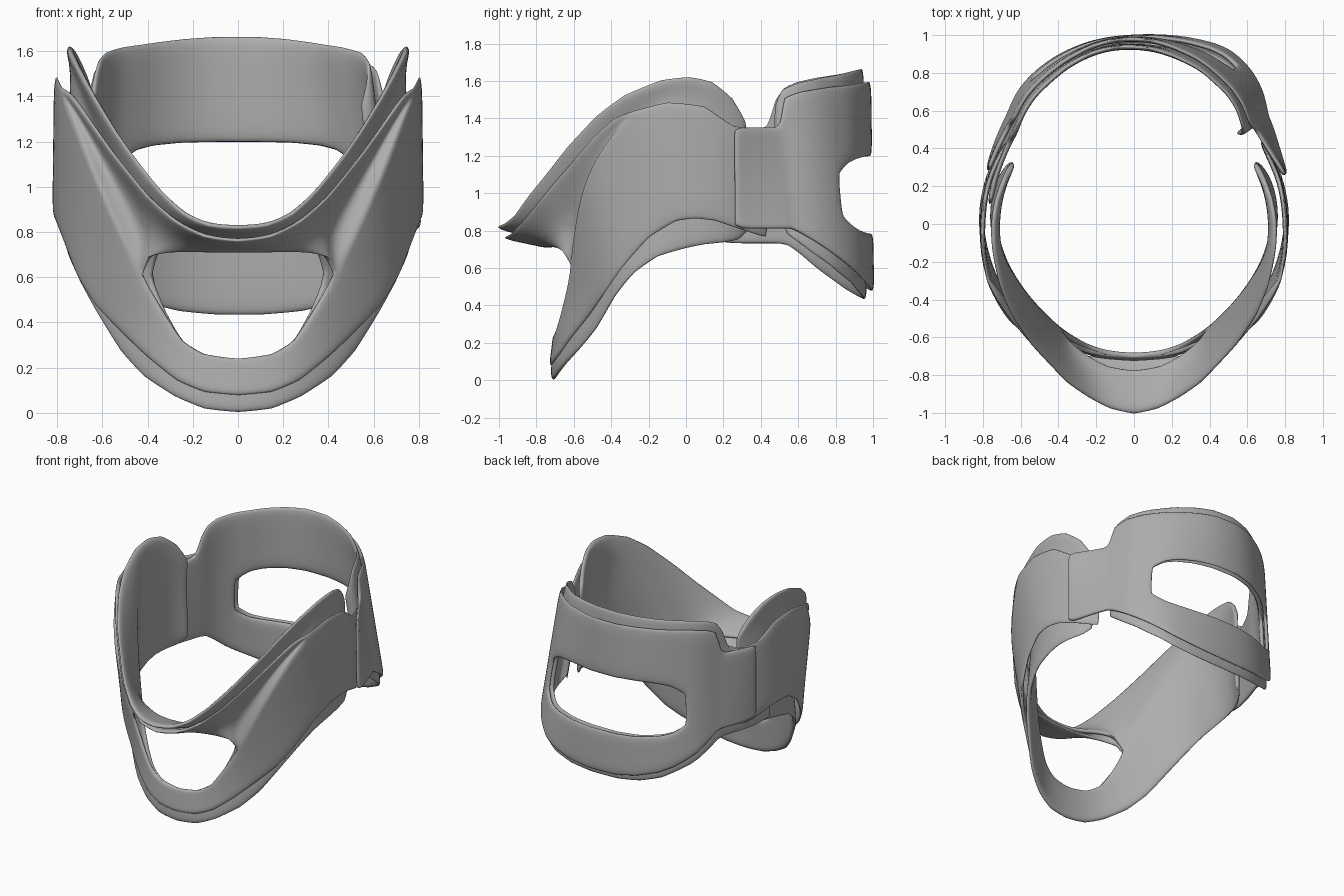
import bpy, bmesh
from mathutils import Vector

grey = bpy.data.materials.new("medium_grey")
grey.diffuse_color = (0.42, 0.42, 0.42, 1)


def loft(bm, lower, upper, rows, bow=0.0):
    """Sheet of quads between two matching edge curves; bow pulls the middle inward."""
    cols = []
    for a, b in zip(lower, upper):
        a, b = Vector(a), Vector(b)
        sag = bow * (b - a).length * min(1, abs(a.x) / 0.4) ** 2
        col = []
        for r in range(rows + 1):
            t = r / rows
            p = a.lerp(b, t)
            p += Vector((-0.5, 0.85, 0)) * sag * 4 * t * (1 - t)
            col.append(bm.verts.new(p))
        cols.append(col)
    for c, d in zip(cols, cols[1:]):
        for r in range(rows):
            bm.faces.new((c[r], d[r], d[r + 1], c[r + 1]))


def finish(bm, name, thickness, mirror=False, ridge=()):
    """Turn a sheet into a soft-edged padded panel, sharper along the ridge."""
    bmesh.ops.remove_doubles(bm, verts=bm.verts, dist=0.0005)
    bmesh.ops.recalc_face_normals(bm, faces=bm.faces)
    crease_layer = bm.edges.layers.float.new("crease_edge")
    points = [Vector(p) for p in ridge]
    for e in bm.edges:
        if all(any((v.co - p).length < 0.001 for p in points) for v in e.verts):
            e[crease_layer] = 0.8
    for f in bm.faces:
        f.smooth = True
    mesh = bpy.data.meshes.new(name)
    bm.to_mesh(mesh)
    bm.free()
    mesh.materials.append(grey)
    ob = bpy.data.objects.new(name, mesh)
    bpy.context.collection.objects.link(ob)
    if mirror:
        ob.modifiers.new("mirror", 'MIRROR').use_clip = True
    sol = ob.modifiers.new("thickness", 'SOLIDIFY')
    sol.thickness, sol.offset = thickness, 0
    sol.edge_crease_rim = 0.6
    sub = ob.modifiers.new("soft", 'SUBSURF')
    sub.levels = sub.render_levels = 2


def front_part(name, thickness, bow, sharp, bottom, notch, crease, chin, lip):
    """Half of a front panel: lower band with throat opening, plus chin flare."""
    bm = bmesh.new()
    loft(bm, bottom, notch + crease, 4)
    flare = chin + crease
    loft(bm, flare[:len(lip)], lip, 3, bow)
    finish(bm, name, thickness, True, crease[:5] if sharp else ())


# Front outer shell
front_part(
    "front_shell", 0.028, 0.2, True,
    bottom=[(0, -.72, .075), (.15, -.71, .09), (.27, -.675, .14), (.4, -.6, .245),
            (.5, -.52, .34), (.63, -.43, .47), (.71, -.34, .6), (.77, -.2, .76),
            (.805, -.05, .85), (.81, .05, .86), (.8, .15, .85), (.76, .3, .80), (.67, .44, .75)],
    notch=[(0, -.70, .24), (.15, -.69, .255), (.25, -.67, .32), (.33, -.64, .45)],
    crease=[(.42, -.61, .6), (.52, -.585, .8), (.62, -.545, 1.03), (.70, -.45, 1.23),
            (.785, -.27, 1.45), (.805, -.1, 1.495), (.795, .1, 1.475), (.765, .25, 1.36),
            (.67, .44, 1.34)],
    chin=[(0, -.72, .715), (.15, -.71, .715), (.3, -.69, .71), (.4, -.66, .69)],
    lip=[(0, -.975, .76), (.15, -.94, .78), (.28, -.875, .85), (.4, -.79, .96),
         (.48, -.71, 1.06), (.56, -.62, 1.16), (.66, -.5, 1.3), (.73, -.39, 1.4),
         (.785, -.27, 1.45)])

# Front inner pad, showing past the shell at chin, cheeks and chest
front_part(
    "front_pad", 0.034, 0.06, False,
    bottom=[(0, -.71, 0), (.15, -.70, .015), (.28, -.66, .07), (.42, -.575, .16),
            (.52, -.48, .27), (.63, -.38, .45), (.695, -.28, .57), (.735, -.15, .66),
            (.75, 0, .7), (.75, .1, .72), (.73, .2, .73), (.69, .28, .745), (.64, .33, .79)],
    notch=[(0, -.70, .24), (.15, -.685, .26), (.25, -.65, .32), (.32, -.61, .45)],
    crease=[(.385, -.57, .6), (.46, -.50, .81), (.54, -.42, 1.04), (.62, -.32, 1.24),
            (.705, -.19, 1.43), (.73, -.08, 1.46), (.725, .08, 1.43), (.69, .22, 1.36),
            (.64, .32, 1.28)],
    chin=[(0, -.775, .765), (.14, -.755, .765), (.26, -.69, .765), (.35, -.62, .73)],
    lip=[(0, -1.01, .82), (.13, -.98, .83), (.24, -.92, .88), (.35, -.845, .99),
         (.45, -.74, 1.12), (.545, -.64, 1.25), (.65, -.48, 1.42), (.71, -.33, 1.53),
         (.748, -.13, 1.61), (.748, .02, 1.625), (.725, .14, 1.6), (.68, .25, 1.51),
         (.64, .32, 1.38)])


def lean(p):
    """Tilt the sides of the back inward with height, mostly on the right."""
    x, y, z = p
    amount = (0.15 if x > 0 else 0.05) * min(1, abs(x) / 0.5)
    amount *= min(1, max(0, (y - 0.25) / 0.25)) * (z - 1)
    return (x - 0.8 * amount * (1 if x > 0 else -1), y - 0.6 * amount, z)


def back_part(name, thickness, columns, end=0.535, mid=0.99):
    """Back panel from (x, y, bottom, top) columns, with a rounded opening."""
    edges = [[], [], [], []]
    for x, y, low, high in columns:
        half = 0.09 + 0.113 * max(0, 1 - (abs(x) / end) ** 4) ** 0.5
        for e, z in zip(edges, (low, mid - half, mid + half, high)):
            e.append(lean((x, y, z)))
    bm = bmesh.new()
    loft(bm, edges[0], edges[1], 3)
    loft(bm, edges[2], edges[3], 3)
    # solid ends either side of the opening
    hole = [i for i, c in enumerate(columns) if abs(c[0]) < end and c[1] > 0.6]
    for part in (slice(0, hole[0] + 1), slice(hole[-1], None)):
        loft(bm, edges[1][part], edges[2][part], 2)
    finish(bm, name, thickness)


# Back outer shell, its right end a strap over the front shell
back_part("back_shell", 0.028, [
    (.80, .26, .83, 1.34), (.785, .3, .81, 1.355), (.745, .4, .81, 1.355),
    (.70, .51, .81, 1.355), (.685, .54, .81, 1.38), (.675, .57, .80, 1.52),
    (.65, .67, .74, 1.55), (.59, .765, .67, 1.565), (.53, .825, .62, 1.575),
    (.46, .88, .57, 1.58), (.38, .92, .53, 1.585), (.25, .96, .495, 1.595),
    (.1, .987, .475, 1.6), (-.1, .983, .475, 1.6), (-.25, .945, .495, 1.595),
    (-.38, .88, .53, 1.585), (-.46, .825, .57, 1.58), (-.53, .765, .62, 1.575),
    (-.585, .705, .67, 1.565), (-.625, .64, .74, 1.55), (-.655, .57, .80, 1.52),
    (-.67, .54, .81, 1.38), (-.685, .51, .81, 1.355), (-.735, .4, .81, 1.355),
    (-.775, .28, .83, 1.355)])

# Back inner pad, its left end tucked between front shell and front pad
back_part("back_pad", 0.03, [
    (.585, .51, .86, 1.36), (.635, .52, .78, 1.48), (.645, .56, .75, 1.56),
    (.62, .66, .67, 1.6), (.57, .74, .61, 1.615), (.53, .78, .57, 1.625),
    (.45, .845, .52, 1.635), (.38, .88, .48, 1.645), (.25, .92, .445, 1.66),
    (.1, .945, .43, 1.67), (-.1, .945, .43, 1.67), (-.25, .91, .445, 1.66),
    (-.38, .845, .48, 1.645), (-.45, .79, .52, 1.635), (-.53, .72, .57, 1.625),
    (-.57, .67, .61, 1.615), (-.61, .605, .67, 1.6), (-.635, .54, .72, 1.57),
    (-.65, .49, .73, 1.5), (-.665, .45, .73, 1.36), (-.70, .36, .73, 1.34),
    (-.735, .25, .73, 1.33), (-.765, .1, .75, 1.32)])
